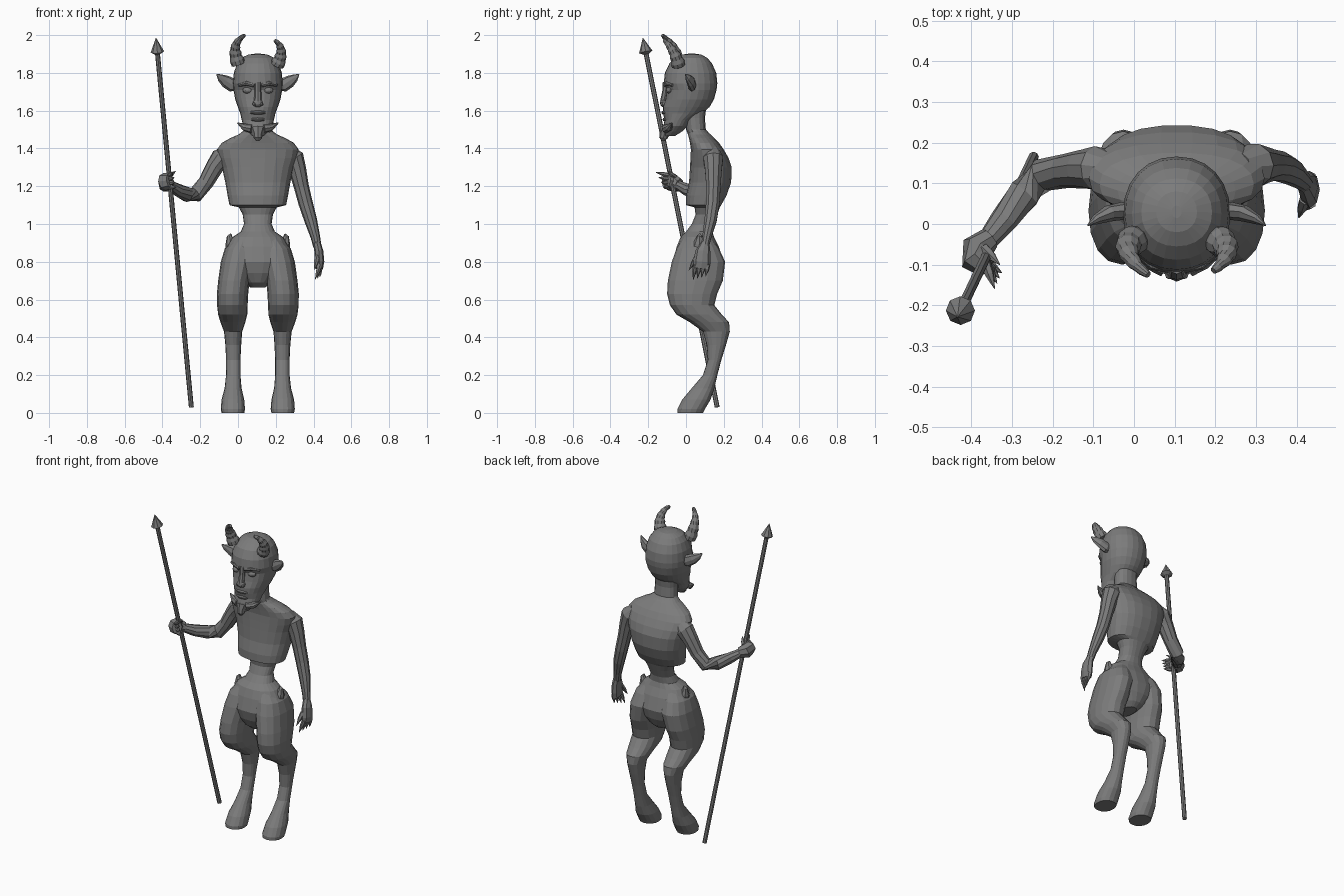
import bpy, bmesh, math
from mathutils import Vector

CX = 0.105  # body centre line
GREY = bpy.data.materials.new("dark_grey")
GREY.diffuse_color = (0.2, 0.2, 0.2, 1)


def build(name, rings):
    """Skin a list of equal vertex rings and cap both ends."""
    bm = bmesh.new()
    vs = [[bm.verts.new(p) for p in r] for r in rings]
    n = len(vs[0])
    for a, b in zip(vs, vs[1:]):
        for i in range(n):
            j = (i + 1) % n
            bm.faces.new((a[i], a[j], b[j], b[i]))
    bm.faces.new(vs[0])
    bm.faces.new(vs[-1])
    bmesh.ops.recalc_face_normals(bm, faces=bm.faces)
    me = bpy.data.meshes.new(name)
    bm.to_mesh(me)
    bm.free()
    me.materials.append(GREY)
    ob = bpy.data.objects.new(name, me)
    bpy.context.collection.objects.link(ob)
    return ob


def stack(name, levels, n=18, power=2.3):
    """Horizontal rings: (z, centre x, front y, back y, half width)."""
    rings = []
    for z, cx, yf, yb, hw in levels:
        ring = []
        for i in range(n):
            a = 2 * math.pi * i / n
            c, s = math.cos(a), math.sin(a)
            c = math.copysign(abs(c) ** (2 / power), c)
            s = math.copysign(abs(s) ** (2 / power), s)
            ring.append((cx + hw * c, (yf + yb) / 2 + (yb - yf) / 2 * s, z))
        rings.append(ring)
    return build(name, rings)


def tube(name, pts, n=8, ref=(0, 0, 1)):
    """Tube along (x, y, z, side radius, ref-wise radius)."""
    P = [Vector(p[:3]) for p in pts]
    rings = []
    for k, p in enumerate(pts):
        t = (P[min(k + 1, len(P) - 1)] - P[max(k - 1, 0)]).normalized()
        u = t.cross(Vector(ref)).normalized()
        v = u.cross(t)
        rings.append([P[k] + u * p[3] * math.cos(2 * math.pi * i / n)
                      + v * p[-1] * math.sin(2 * math.pi * i / n) for i in range(n)])
    return build(name, rings)


def claw(name, a, b, r=0.012):
    a, b = Vector(a), Vector(b)
    m = a.lerp(b, 0.45)
    return tube(name, [(*a, r), (*m, r * 0.9), (*b, 0.001)], 6, (0.9, 0.1, 0.3))


def ball(name, loc, scale, seg=12):
    bpy.ops.mesh.primitive_uv_sphere_add(segments=seg, ring_count=seg // 2 + 2, location=loc)
    ob = bpy.context.object
    ob.name, ob.scale = name, scale
    ob.data.materials.append(GREY)
    return ob


# torso: rib cage with overhanging front edge, narrow waist, pelvis
stack("torso", [(z, CX, f, b, w) for z, f, b, w in [
    (1.50, .012, .10, .068), (1.475, .01, .13, .10), (1.455, .015, .15, .145),
    (1.43, .02, .175, .19), (1.395, .025, .20, .216), (1.35, .023, .226, .208),
    (1.30, .02, .243, .19), (1.22, .015, .24, .172),
    (1.15, .0, .215, .16), (1.10, .0, .187, .15), (1.088, .045, .18, .10),
    (1.05, .05, .165, .08), (1.0, .03, .145, .073), (.96, .0, .14, .09),
    (.93, -.03, .15, .135), (.88, -.05, .175, .165), (.80, -.07, .20, .175),
    (.74, -.055, .185, .13), (.69, -.03, .16, .07), (.665, .0, .13, .04)]], 22)

# neck and head
stack("neck", [(1.64, CX, -.02, .11, .075), (1.56, CX, -.005, .10, .07),
               (1.50, CX, .0, .105, .073), (1.45, CX, .02, .15, .10)], 16)
stack("head", [(z, CX, f, b, w) for z, f, b, w in [
    (1.902, .015, .045, .012), (1.897, -.02, .08, .05), (1.88, -.055, .112, .087),
    (1.85, -.088, .138, .11),
    (1.80, -.112, .16, .127), (1.745, -.118, .166, .132), (1.71, -.102, .162, .129),
    (1.66, -.11, .148, .12), (1.62, -.122, .125, .106), (1.585, -.122, .09, .093),
    (1.55, -.113, .03, .085), (1.52, -.12, .012, .078), (1.49, -.12, -.02, .055),
    (1.465, -.115, -.06, .03)]], 24, 2.15)

# face
ball("nose", (CX, -.117, 1.64), (.028, .02, .022), 10)
ball("upper_lip", (CX, -.11, 1.59), (.045, .02, .013), 10)
ball("lower_lip", (CX, -.106, 1.553), (.04, .018, .012), 10)
tube("nose_bridge", [(CX, -.105, 1.75, .018), (CX, -.108, 1.70, .018), (CX, -.118, 1.645, .02)], 8, (0, 1, 0))
tube("beard", [(CX, -.10, 1.50, .04), (CX, -.115, 1.475, .026),
               (CX, -.12, 1.455, .022), (CX, -.12, 1.44, .008)], 8, (0, 1, 0))

for s, side in ((-1, "right"), (1, "left")):
    def X(o):
        return CX + s * o

    ball(side + "_eye", (X(.053), -.085, 1.708), (.028, .02, .018), 12)
    ball(side + "_nostril", (X(.018), -.124, 1.635), (.011, .012, .01), 8)
    tube(side + "_brow", [(X(.018), -.11, 1.735, .011), (X(.058), -.1, 1.745, .013),
                          (X(.10), -.07, 1.735, .008)])
    # side tuft of the beard
    tube(side + "_jaw_tuft", [(X(.03), -.105, 1.505, .025), (X(.07), -.09, 1.512, .02),
                              (X(.108), -.075, 1.535, .003)])
    # leaf shaped ear
    tube(side + "_ear", [(X(.105), .03, 1.725, .018, .022), (X(.135), .032, 1.735, .022, .036),
                         (X(.17), .025, 1.755, .02, .033), (X(.20), .01, 1.775, .012, .02),
                         (X(.218), -.003, 1.792, .002, .003)], 8)
    # small fur point on the hip
    tube(side + "_hip_tuft", [(X(.12), .06, .85, .05), (X(.143), .07, .90, .03),
                              (X(.15), .072, .935, .014), (X(.142), .072, .948, .004)], 8, (0, 1, 0))
    # goat leg with hock and hoof
    stack(side + "_leg", [(z, X(o), f, b, w) for z, o, f, b, w in [
        (.92, .075, -.02, .14, .05), (.87, .095, -.05, .175, .08), (.80, .108, -.075, .207, .088),
        (.70, .127, -.096, .195, .083),
        (.63, .134, -.10, .165, .083), (.57, .135, -.085, .15, .081), (.52, .133, -.05, .19, .077),
        (.48, .132, .02, .228, .066), (.43, .131, .09, .232, .048), (.36, .13, .11, .212, .042),
        (.28, .13, .115, .187, .038), (.20, .13, .09, .166, .038), (.13, .131, .03, .15, .045),
        (.07, .132, -.02, .13, .06), (.02, .132, -.045, .10, .064), (0, .132, -.045, .09, .06)]], 16, 2.2)

# ridged horns, swept forward and inward
for side, path in (("right", [(.002, -.04, 1.845), (-.03, -.05, 1.93), (-.015, -.09, 1.965), (.035, -.125, 2.0)]),
                   ("left", [(.206, -.04, 1.84), (.24, -.055, 1.90), (.235, -.085, 1.945), (.195, -.115, 1.972)])):
    P = [Vector(p) for p in path]
    pts, steps = [], 10
    for i in range(steps + 1):
        t = i / steps
        k = 1 - t
        q = P[0] * k ** 3 + P[1] * 3 * k * k * t + P[2] * 3 * k * t * t + P[3] * t ** 3
        pts.append((*q, (.03 * k + .009) * (1.06 if i % 2 else .94)))
    tube(side + "_horn", pts, 10, (0, 1, 0))

# bent arm holding the spear
tube("right_arm", [(-.05, .135, 1.385, .035), (-.09, .137, 1.35, .055), (-.125, .135, 1.30, .048),
                   (-.17, .13, 1.22, .042), (-.225, .12, 1.155, .042), (-.27, .075, 1.157, .041),
                   (-.32, .01, 1.18, .034), (-.36, -.04, 1.205, .026), (-.385, -.06, 1.215, .03)],
     10, (.3, 1, .1))
tube("right_fist", [(-.355, -.035, 1.205, .028, .034), (-.385, -.06, 1.215, .04, .046),
                    (-.385, -.085, 1.225, .043, .048), (-.36, -.105, 1.23, .03, .04)], 8)
for i in range(4):
    z = 1.195 + .021 * i
    claw(f"right_claw_{i}", (-.365, -.095, z), (-.325 - .006 * i, -.12 - .013 * i, z + .005 * i), .013)
claw("right_thumb", (-.37, -.06, 1.25), (-.33, -.10, 1.28), .014)

# hanging arm with clawed hand
tube("left_arm", [(.26, .14, 1.39, .035), (.295, .144, 1.35, .055), (.314, .145, 1.29, .047),
                  (.335, .145, 1.20, .04), (.358, .142, 1.11, .038), (.385, .13, 1.02, .034),
                  (.41, .11, .93, .025), (.42, .10, .88, .022)], 10, (0, 1, 0))
tube("left_hand", [(.418, .102, .90, .02, .023), (.428, .09, .855, .024, .04), (.432, .085, .80, .025, .046),
                   (.43, .08, .765, .02, .042)], 8, (0, 1, 0))
for i in range(4):
    y = .05 + .022 * i
    claw(f"left_claw_{i}", (.435, y, .785), (.408 + .01 * i, y - .012, .705 + .006 * i), .013)
claw("left_thumb", (.42, .06, .83), (.405, .015, .755), .014)

# spear
low, tip = Vector((-.247, .165, .03)), Vector((-.434, -.228, 1.985))
neck = low.lerp(tip, .958)
tube("spear_shaft", [(*low, .013), (*neck, .013)], 8, (0, 1, 0))
tube("spear_head", [(*low.lerp(tip, .955), .012), (*low.lerp(tip, .962), .036), (*tip, .001)], 8, (0, 1, 0))
